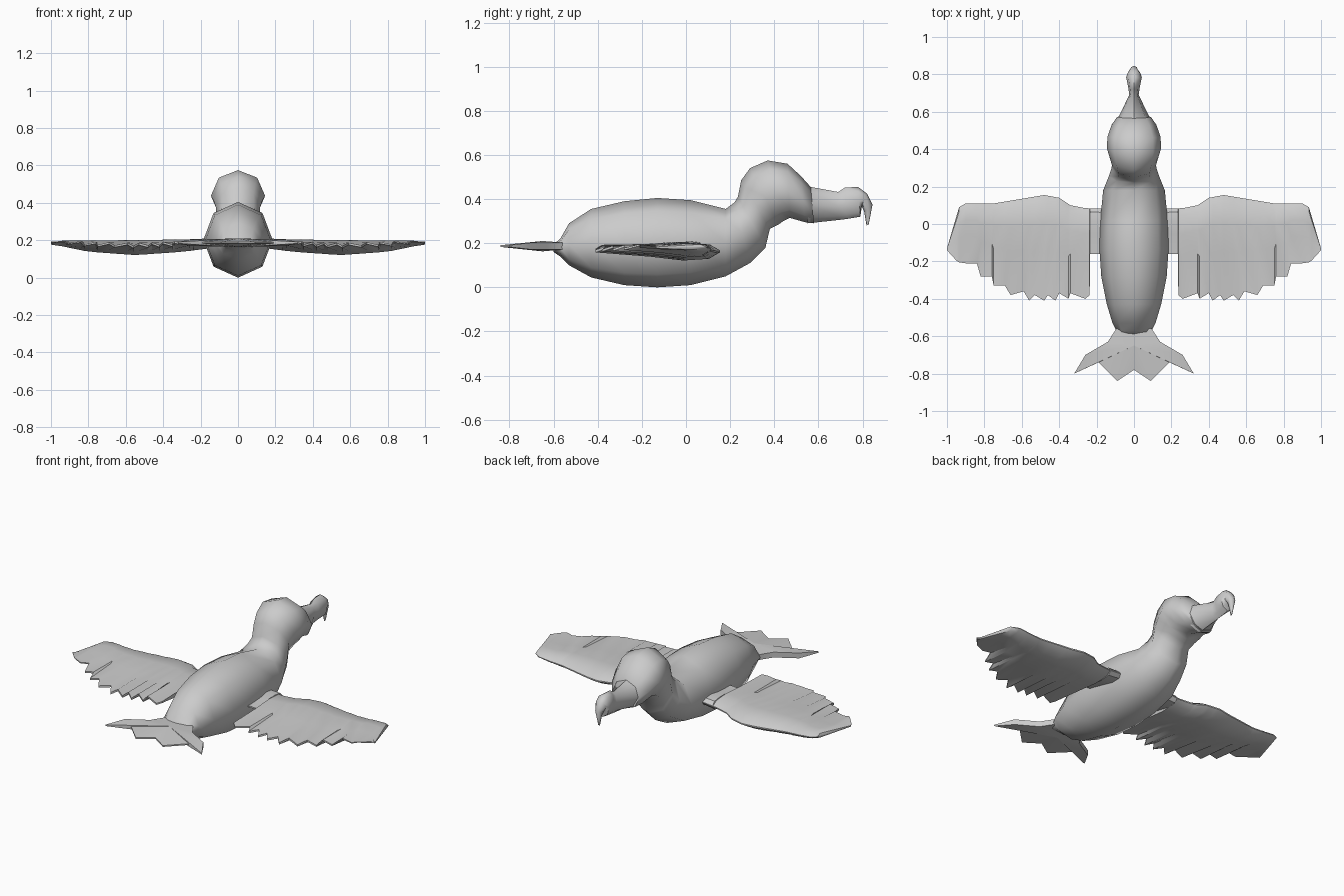
import bpy, math

if "Cube" in bpy.data.objects:
    bpy.data.objects.remove(bpy.data.objects["Cube"])


def make(name, verts, faces, angle, mirror=False):
    mesh = bpy.data.meshes.new(name)
    mesh.from_pydata(verts, [], faces)
    ob = bpy.data.objects.new(name, mesh)
    bpy.context.collection.objects.link(ob)
    bpy.ops.object.select_all(action='DESELECT')
    ob.select_set(True)
    bpy.context.view_layer.objects.active = ob
    bpy.ops.object.mode_set(mode='EDIT')
    bpy.ops.mesh.select_all(action='SELECT')
    bpy.ops.mesh.normals_make_consistent(inside=False)
    bpy.ops.object.mode_set(mode='OBJECT')
    bpy.ops.object.shade_smooth_by_angle(angle=math.radians(angle))
    if mirror:
        ob.modifiers.new("mirror", 'MIRROR')
    return ob


def loft(name, rings, angle, mirror=False):
    n = len(rings[0])
    faces = [(i * n + j, i * n + (j + 1) % n, (i + 1) * n + (j + 1) % n, (i + 1) * n + j)
             for i in range(len(rings) - 1) for j in range(n)]
    faces += [tuple(range(n)), tuple(range((len(rings) - 1) * n, len(rings) * n))]
    return make(name, [v for r in rings for v in r], faces, angle, mirror)


def interp(pts, x):
    for (a, *p), (b, *q) in zip(pts, pts[1:]):
        if x <= b:
            t = max(0, (x - a) / (b - a))
            return [u + (v - u) * t for u, v in zip(p, q)]
    return list(pts[-1][1:])


def ring(ty, tz, by, bz, w):
    out = []
    for k in range(8):
        c, s = math.cos(k * math.pi / 4), math.sin(k * math.pi / 4)
        out.append((w * s, (ty + by) / 2 + c * (ty - by) / 2, (tz + bz) / 2 + c * (tz - bz) / 2))
    return out


# Body and head: rings given by top point (y, z), bottom point (y, z), half width
torso = [(-.60, .195, -.60, .16, .09), (-.57, .22, -.57, .14, .095), (-.53, .29, -.53, .10, .115),
         (-.43, .355, -.43, .045, .145), (-.28, .39, -.28, .01, .175), (-.13, .405, -.13, 0, .185),
         (.02, .395, .02, .01, .18), (.18, .355, .18, .05, .165), (.22, .385, .29, .11, .135),
         (.235, .41, .36, .18, .12), (.25, .485, .38, .265, .118), (.29, .54, .42, .285, .13),
         (.37, .575, .44, .30, .145), (.46, .56, .47, .315, .142), (.52, .505, .54, .295, .12),
         (.565, .455, .58, .29, .09)]
loft("body_and_head", [ring(*r) for r in torso], 60)

# Hooked beak
beak = [(.565, .455, .55, .29, .09), (.69, .432, .69, .305, .025), (.72, .452, .73, .31, .03),
        (.78, .455, .79, .32, .042), (.82, .425, .795, .37, .034), (.845, .375, .807, .345, .02),
        (.828, .285, .818, .28, .004)]
loft("beak", [ring(*r) for r in beak], 50)

# Wings: leading edge (x, y), feathered trailing edge (x, y), section (x, mid z, half thickness)
lead = [(.12, .08), (.27, .085), (.34, .10), (.40, .14), (.48, .155), (.6, .135), (.75, .11),
        (.90, .11), (.935, .09), (1, -.13)]
trail = [(.12, -.16), (.235, -.16), (.237, -.38), (.26, -.40), (.34, -.37), (.35, -.40), (.40, -.37),
         (.42, -.41), (.46, -.38), (.48, -.41), (.53, -.38), (.56, -.41), (.59, -.36), (.66, -.38),
         (.69, -.33), (.75, -.33), (.76, -.28), (.82, -.28), (.84, -.21), (.90, -.21),
         (.935, -.205), (.95, -.195), (1, -.14)]
section = [(.12, .185, .025), (.3, .17, .033), (.55, .16, .04), (.8, .168, .03),
           (.935, .182, .016), (1, .18, .004)]
chord = [(0, .1), (.08, .8), (.28, 1), (.55, .6), (1, .15)]
rings = []
for i, (x, yt) in enumerate(trail):
    yl = interp(lead, x)[0]
    zm, h = interp(section, x)
    wave = (-1) ** i * .008 if 2 < i < 20 else 0
    pts = [(x, yl + (yt - yl) * t, zm + .012 * t * t + wave * t ** 3, h * k) for t, k in chord]
    rings.append([(a, b, z + d) for a, b, z, d in pts] + [(a, b, z - d) for a, b, z, d in pts[::-1]])
loft("wings", rings, 35, True)

# Fan tail: pointed outline around a raised centre, top and bottom
half = [(0, -.78), (.09, -.84), (.19, -.74), (.32, -.80), (.26, -.70), (.14, -.63), (.095, -.56)]
outline = half + [(-x, y) for x, y in half[:0:-1]]
n = len(outline)
verts = [(x, y, .187 + s * (.004 if y < -.72 else .016)) for s in (1, -1) for x, y in outline]
verts += [(0, -.65, .21), (0, -.65, .163)]
faces = []
for i in range(n):
    j = (i + 1) % n
    faces += [(i, j, 2 * n), (n + j, n + i, 2 * n + 1), (i, n + i, n + j, j)]
make("tail", verts, faces, 35)
